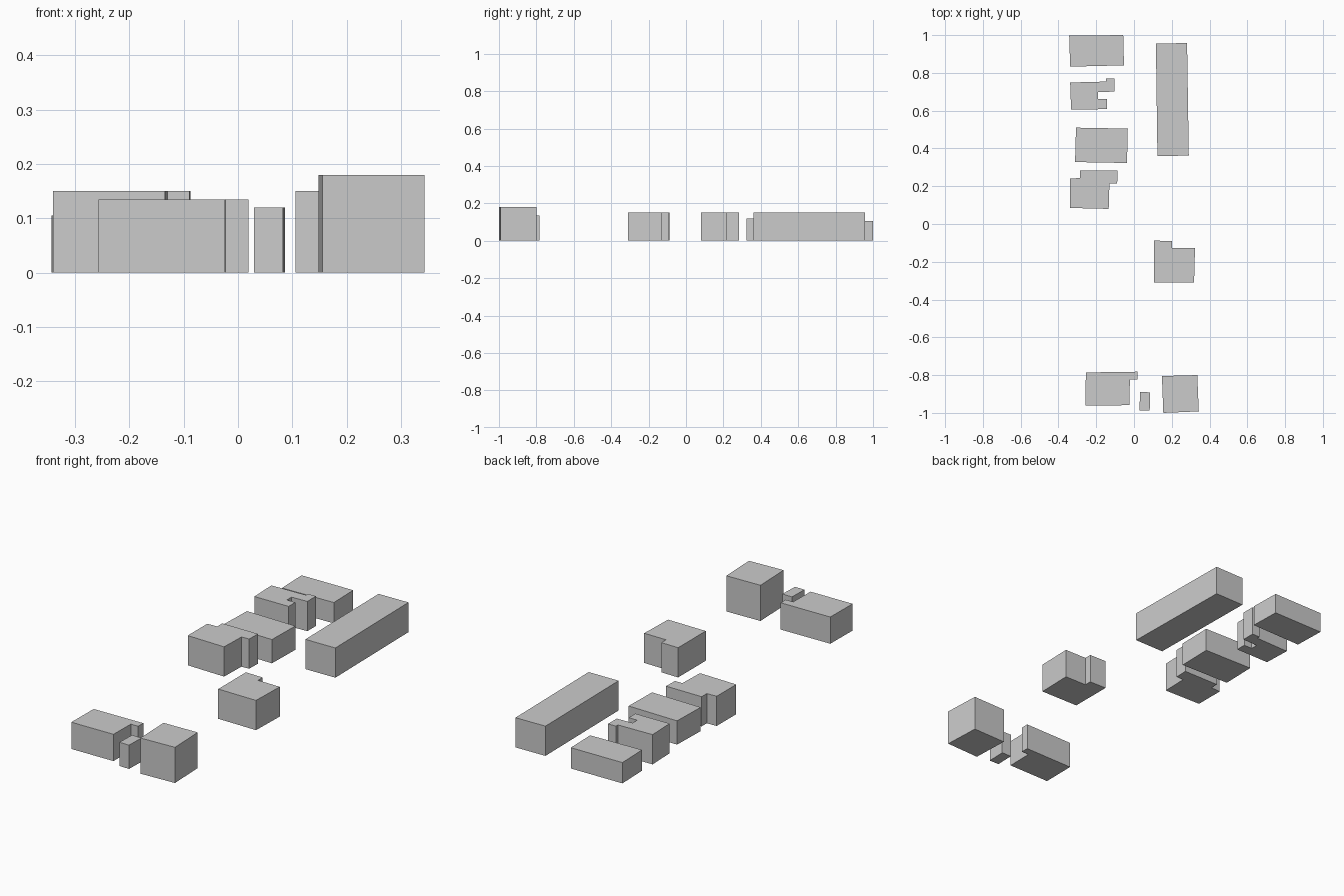
import bpy
import bmesh


def building(name, height, *outline):
    """Extrude a ground-plan outline straight up into a flat-roofed block."""
    bm = bmesh.new()
    base = bm.faces.new([bm.verts.new((x, y, 0)) for x, y in outline])
    top = bmesh.ops.extrude_face_region(bm, geom=[base], use_keep_orig=True)
    verts = [v for v in top["geom"] if isinstance(v, bmesh.types.BMVert)]
    bmesh.ops.translate(bm, vec=(0, 0, height), verts=verts)
    bmesh.ops.recalc_face_normals(bm, faces=bm.faces)
    mesh = bpy.data.meshes.new(name)
    bm.to_mesh(mesh)
    bm.free()
    obj = bpy.data.objects.new(name, mesh)
    bpy.context.collection.objects.link(obj)
    return obj


# West row, from the back of the street forwards
building("low_back_house", 0.105,
         (-0.343, 0.997), (-0.057, 1.0), (-0.053, 0.84), (-0.338, 0.833))
building("courtyard_house", 0.15,
         (-0.338, 0.749), (-0.148, 0.754), (-0.148, 0.77), (-0.104, 0.77),
         (-0.104, 0.701), (-0.19, 0.698), (-0.19, 0.661), (-0.143, 0.661),
         (-0.143, 0.608), (-0.333, 0.606))
building("wide_house", 0.12,
         (-0.307, 0.51), (-0.033, 0.505), (-0.037, 0.323), (-0.312, 0.328))
building("stepped_house", 0.15,
         (-0.34, 0.241), (-0.286, 0.243), (-0.286, 0.284), (-0.087, 0.284),
         (-0.089, 0.215), (-0.13, 0.214), (-0.134, 0.08), (-0.34, 0.085))

# East side
building("long_block", 0.15,
         (0.116, 0.955), (0.281, 0.958), (0.29, 0.362), (0.124, 0.36))
building("notched_house", 0.15,
         (0.106, -0.088), (0.201, -0.09), (0.201, -0.127), (0.323, -0.128),
         (0.318, -0.311), (0.106, -0.309))

# Front group
building("winged_house", 0.135,
         (-0.255, -0.786), (0.019, -0.782), (0.019, -0.823), (-0.022, -0.823),
         (-0.024, -0.959), (-0.257, -0.962))
building("small_shed", 0.12,
         (0.032, -0.89), (0.086, -0.891), (0.083, -0.988), (0.029, -0.987))
building("tall_house", 0.18,
         (0.148, -0.805), (0.335, -0.8), (0.343, -0.992), (0.155, -1.0))
